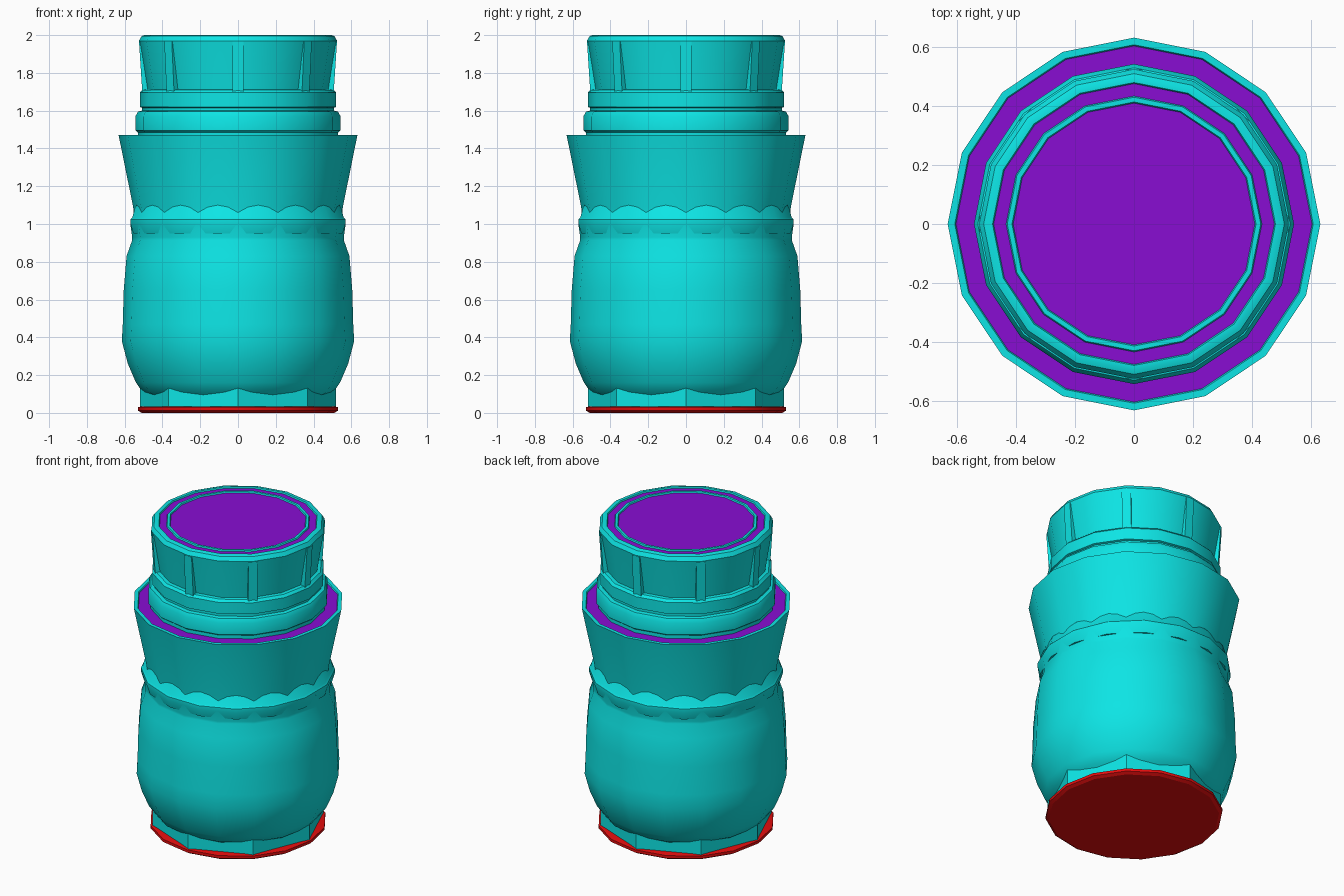
import bpy, bmesh, math
from mathutils import Matrix

cube = bpy.data.objects.get("Cube")
if cube:
    bpy.data.objects.remove(cube, do_unlink=True)


def material(name, rgb):
    m = bpy.data.materials.new(name)
    m.use_nodes = True
    m.diffuse_color = (*rgb, 1)
    m.node_tree.nodes["Principled BSDF"].inputs["Base Color"].default_value = (*rgb, 1)
    return m


TEAL = material("teal", (0.004, 0.78, 0.78))
PURPLE = material("purple", (0.25, 0.004, 0.65))
RED = material("red", (0.78, 0.004, 0.004))


def finish(name, bm, mats):
    bmesh.ops.recalc_face_normals(bm, faces=bm.faces)
    mesh = bpy.data.meshes.new(name)
    bm.to_mesh(mesh)
    bm.free()
    for m in mats:
        mesh.materials.append(m)
    ob = bpy.data.objects.new(name, mesh)
    bpy.context.collection.objects.link(ob)
    bpy.ops.object.select_all(action="DESELECT")
    ob.select_set(True)
    bpy.context.view_layer.objects.active = ob
    bpy.ops.object.shade_smooth_by_angle(angle=math.radians(30))
    return ob


def lathe(name, profile, sides=16, turn=0.0, mats=(TEAL, PURPLE), accent=()):
    """Revolve (radius, z) points, capping both ends; accent lists segments
    (the last cap has the index len(profile) - 1) in the second colour."""
    bm = bmesh.new()
    rings = []
    for r, z in profile:
        angles = [2 * math.pi * (i + turn) / sides for i in range(sides)]
        rings.append([bm.verts.new((r * math.cos(a), r * math.sin(a), z)) for a in angles])
    for k, (low, high) in enumerate(zip(rings, rings[1:])):
        for i in range(sides):
            j = (i + 1) % sides
            f = bm.faces.new((low[i], low[j], high[j], high[i]))
            f.material_index = int(k in accent)
    bm.faces.new(rings[0][::-1])
    top = bm.faces.new(rings[-1])
    top.material_index = int(len(profile) - 1 in accent)
    return finish(name, bm, mats)


# Foot: round base plate under an eight-sided foot
lathe("base_plate", [(0.51, 0.0), (0.53, 0.012), (0.53, 0.03), (0.51, 0.035)], mats=(RED,))
lathe("foot", [(0.52, 0.03), (0.52, 0.25)], sides=8)

# Rounded lower body
lathe("lower_body", [(0.42, 0.06), (0.505, 0.11), (0.54, 0.16), (0.583, 0.26), (0.615, 0.38),
                     (0.61, 0.47), (0.605, 0.65), (0.59, 0.83), (0.56, 0.915),
                     (0.56, 0.93), (0.57, 1.0)])

# Waist band, turned half a side so that its edge meets the collar in a zigzag
lathe("waist_band", [(0.565, 0.95), (0.58, 1.0), (0.58, 1.025), (0.57, 1.035),
                     (0.555, 1.09), (0.52, 1.13)], turn=0.5)

# Flared collar with an inlaid shoulder
lathe("collar", [(0.55, 1.04), (0.555, 1.09), (0.632, 1.47), (0.608, 1.47),
                 (0.604, 1.462), (0.45, 1.462)], accent=(4,))

# Neck rings
lathe("neck_ring", [(0.53, 1.45), (0.53, 1.485), (0.543, 1.495), (0.543, 1.57),
                    (0.53, 1.595), (0.51, 1.6)])
lathe("neck", [(0.508, 1.58), (0.508, 1.64)])
lathe("cap_skirt", [(0.50, 1.612), (0.52, 1.62), (0.52, 1.695), (0.505, 1.71), (0.47, 1.715)])

# Cap with inlaid ring and disc on top
lathe("cap", [(0.48, 1.69), (0.505, 1.85), (0.525, 1.97), (0.51, 1.995), (0.495, 2.0),
              (0.48, 2.0), (0.476, 1.992), (0.434, 1.992), (0.43, 2.0),
              (0.414, 2.0), (0.41, 1.992)], accent=(6, 10))

# Eight grip ribs around the cap, leaning out to meet its rim
bm = bmesh.new()
for i in range(8):
    rib = bmesh.ops.create_cube(bm, size=1)["verts"]
    for v in rib:
        high, outer = v.co.z > 0, v.co.x > 0
        v.co.y *= 0.056
        v.co.z = 1.965 if high else 1.70
        v.co.x = (0.524 if high else 0.507) if outer else 0.42
    bmesh.ops.rotate(bm, verts=rib, matrix=Matrix.Rotation(i * math.pi / 4, 3, "Z"))
finish("cap_ribs", bm, (TEAL,))
